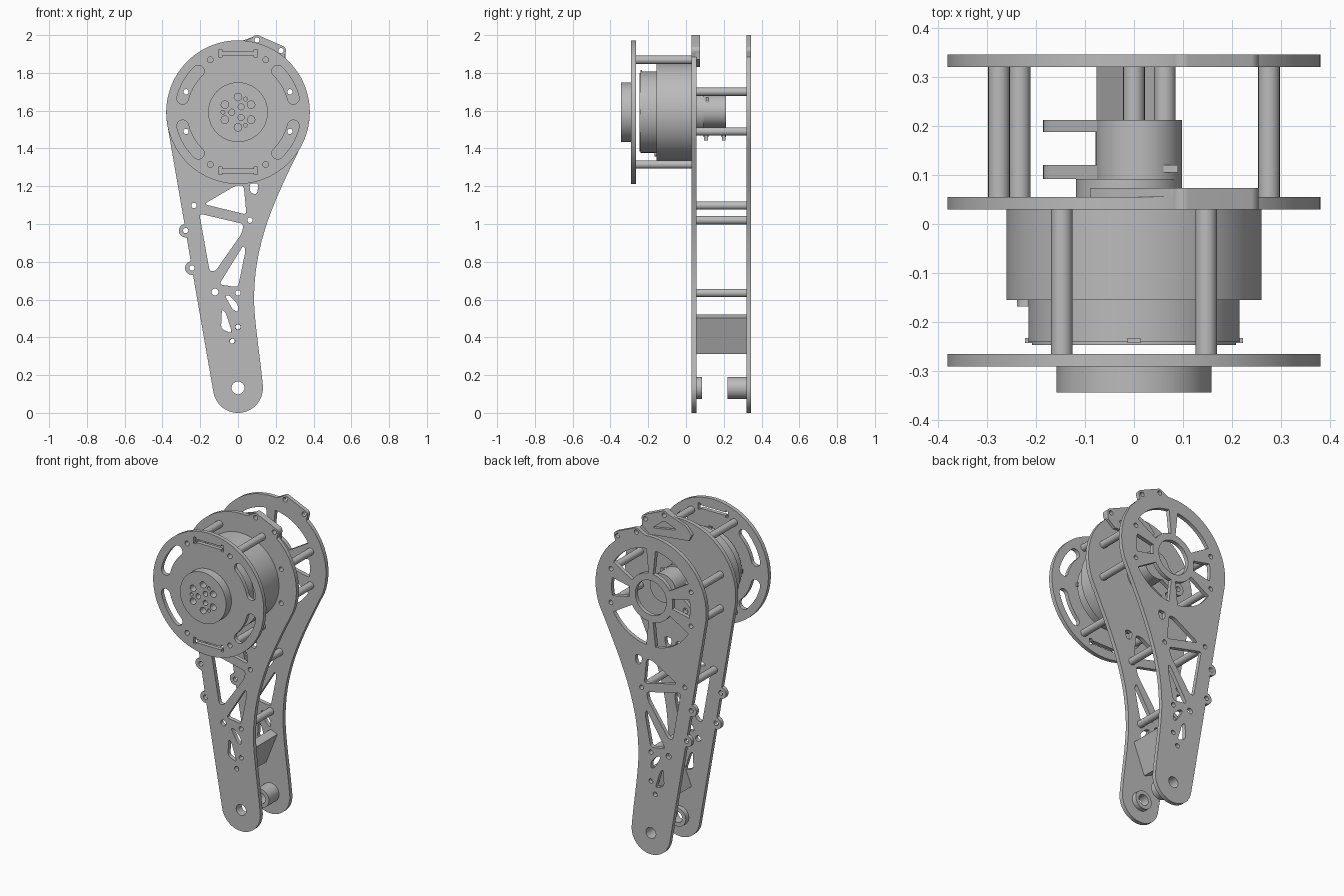
import bpy, bmesh
from math import sin, cos, radians
from mathutils import Vector
from mathutils.geometry import interpolate_bezier

cube = bpy.data.objects.get("Cube")
if cube:
    bpy.data.objects.remove(cube)

grey = bpy.data.materials.new("machined grey")
grey.use_nodes = True
grey.diffuse_color = (0.5, 0.5, 0.5, 1)
grey.node_tree.nodes["Principled BSDF"].inputs["Base Color"].default_value = (0.5, 0.5, 0.5, 1)

C = 1.592      # height of the motor axis
FOOT = 0.132   # height of the lower pivot


# ---- profile helpers, all in the x-z plane
def arc(x, z, r, a0, a1, n=16):
    angles = [radians(a0 + (a1 - a0) * i / n) for i in range(n + 1)]
    return [(x + r * cos(a), z + r * sin(a)) for a in angles]


def circle(x, z, r, n=24):
    return arc(x, z, r, 0, 360, n)[:-1]


def ring_window(r0, r1, a0, a1):
    return arc(0, C, r1, a0, a1) + arc(0, C, r0, a1, a0)


def rounded(points, r=0.02):
    out = []
    for i, p in enumerate(points):
        p = Vector(p)
        before, after = Vector(points[i - 1]) - p, Vector(points[(i + 1) % len(points)]) - p
        a = p + before.normalized() * min(r, before.length * 0.45)
        b = p + after.normalized() * min(r, after.length * 0.45)
        for k in range(5):
            t = k / 4
            out.append(tuple(a * (1 - t) ** 2 + p * 2 * t * (1 - t) + b * t * t))
    return out


def bezier(*pts):
    return [(p.x, p.y) for p in interpolate_bezier(*[Vector(p) for p in pts], 16)]


def plate(name, outline, holes, y0, y1):
    """Flat part with holes, filled from closed profiles and extruded along y."""
    curve = bpy.data.curves.new(name, "CURVE")
    curve.dimensions = "2D"
    curve.fill_mode = "BOTH"
    curve.extrude = (y1 - y0) / 2
    for loop in [outline] + holes:
        spline = curve.splines.new("POLY")
        spline.points.add(len(loop) - 1)
        for point, (x, z) in zip(spline.points, loop):
            point.co = (x, z, 0, 1)
        spline.use_cyclic_u = True
    temp = bpy.data.objects.new(name + " profile", curve)
    bpy.context.scene.collection.objects.link(temp)
    graph = bpy.context.evaluated_depsgraph_get()
    mesh = bpy.data.meshes.new_from_object(temp.evaluated_get(graph))
    bpy.data.objects.remove(temp)
    bm = bmesh.new()
    bm.from_mesh(mesh)
    for v in bm.verts:
        v.co = (v.co.x, (y0 + y1) / 2 - v.co.z, v.co.y)
    bmesh.ops.remove_doubles(bm, verts=bm.verts, dist=0.0002)
    bmesh.ops.recalc_face_normals(bm, faces=bm.faces)
    bm.to_mesh(mesh)
    bm.free()
    mesh.shade_smooth()
    mesh.set_sharp_from_angle(angle=radians(30))
    mesh.materials.clear()
    mesh.materials.append(grey)
    obj = bpy.data.objects.new(name, mesh)
    bpy.context.scene.collection.objects.link(obj)
    return obj


def cylinder(name, x, z, r, y0, y1, bore=0, n=64):
    return plate(name, circle(x, z, r, n), [circle(x, z, bore)] if bore else [], y0, y1)


def box(name, x0, x1, y0, y1, z0, z1):
    return plate(name, [(x0, z0), (x1, z0), (x1, z1), (x0, z1)], [], y0, y1)


# ---- leg side plates: round head, tapered shank, two top tabs, two side ears
tabs = [(0.228, 1.918), (0.1, 1.974)]
ears = [(-0.277, 0.965), (-0.244, 0.767)]
tab_edge = arc(*tabs[0], 0.026, -20, 62) + arc(*tabs[1], 0.026, 62, 140)
leg = bezier((0.131, 0.15), (0.115, 0.32), (0.083, 0.5), (0.085, 0.62))[:-1]
leg += bezier((0.085, 0.62), (0.09, 0.93), (0.21, 1.16), (0.352, 1.45))[:-1]
leg += arc(0, C, 0.38, -22, 50, 32) + tab_edge + arc(0, C, 0.38, 84, 189.7, 48)
for ear in ears:
    leg += arc(*ear, 0.036, 100, 279)
leg += arc(0, FOOT, 0.132, 189.7, 360, 32)

spacers = [(s * 0.275, z) for s in (-1, 1) for z in (1.70, 1.49)]
spacers += [(-0.233, 1.098), (0.063, 1.02), (0, 0.635)]
block_holes = [(0, 0.455), (-0.03, 0.38)]
holes = [circle(x, z, 0.014) for x, z in tabs + ears + spacers + block_holes]
holes += [circle(-0.122, 0.64, 0.018), circle(0, FOOT, 0.034)]
truss = [
    [(0.03, 1.205), (-0.01, 1.205), (-0.18, 1.105), (0.045, 1.05)],
    [(0.06, 1.215), (0.11, 1.215), (0.1, 1.155), (0.065, 1.165)],
    [(-0.205, 1.055), (0.03, 1.0), (0.02, 0.95), (-0.12, 0.75), (-0.15, 0.75)],
    [(0.03, 0.89), (0.04, 0.86), (0.0, 0.665), (-0.1, 0.68)],
    [(-0.07, 0.622), (-0.045, 0.622), (0.0, 0.575), (0.0, 0.53), (-0.03, 0.55)],
    [(-0.085, 0.55), (-0.065, 0.53), (-0.03, 0.42), (-0.09, 0.445)],
]
holes += [rounded(w) for w in truss]
spokes = [(-12, 12), (31, 84), (96, 149), (168, 192), (211, 264), (276, 329)]
windows = [ring_window(0.15, 0.27 if a1 - a0 < 40 else 0.3, a0, a1) for a0, a1 in spokes]
plate("front_leg_plate", leg, holes, 0.03, 0.055)
plate("back_leg_plate", leg, holes + windows + [circle(0, C, 0.107, 48)], 0.32, 0.345)

# stiffening bracket behind the front plate's tabs
bracket = tab_edge + [(-0.05, 1.945), (-0.09, 1.9), (-0.07, 1.86), (0.2, 1.83), (0.25, 1.87)]
tri = rounded([(0.01, 1.905), (0.1, 1.94), (0.18, 1.875)])
plate("tab_bracket", bracket, [tri] + [circle(x, z, 0.014) for x, z in tabs], 0.055, 0.073)

# ---- spacers, block and pivot bosses between the plates
for x, z in spacers:
    cylinder("leg_spacer", x, z, 0.022, 0.055, 0.32, 0.014, 24)
along, across = Vector((0.37, 0.93)) * 0.103, Vector((0.93, -0.37)) * 0.025
mid = Vector((-0.015, 0.417))
block = [tuple(mid + along * a + across * b) for a, b in ((-1, -1), (-1, 1), (1, 1), (1, -1))]
plate("spacer_block", block, [circle(x, z, 0.013) for x, z in block_holes], 0.055, 0.32)
cylinder("front_pivot_boss", 0, FOOT, 0.058, 0.055, 0.085, 0.034)
cylinder("back_pivot_boss", 0, FOOT, 0.058, 0.22, 0.32, 0.034)

# ---- motor
cylinder("motor_body", 0, C, 0.26, -0.155, 0.03, n=96)
cylinder("motor_cap", 0, C, 0.215, -0.24, -0.155, n=96)
cylinder("motor_cap_face", 0, C, 0.208, -0.246, -0.24, n=96)
box("connector_shell", -0.195, -0.11, -0.215, -0.175, 1.40, 1.485)
box("connector_plug", -0.185, -0.12, -0.222, -0.168, 1.415, 1.47)
for a in (200, 247):
    cylinder("motor_screw", *arc(0, C, 0.235, a, a, 1)[0], 0.018, -0.168, -0.155, n=20)
for a in (0, 90, 180):
    x, z = arc(0, C, 0.209, a, a, 1)[0]
    box("cap_notch", x - 0.013, x + 0.013, -0.242, -0.232, z - 0.013, z + 0.013)

# ---- front guard disc with arc slots and slotted ends
guard_posts = [(sx * 0.147, C + sz * 0.277) for sx in (-1, 1) for sz in (-1, 1)]
guard_holes = [circle(x, z, 0.015) for x, z in guard_posts]
for a in (30, 150, 210, 330):
    tip0, tip1 = arc(0, C, 0.302, a - 16, a + 16, 1)
    guard_holes.append(arc(0, C, 0.333, a - 16, a + 16) + arc(*tip1, 0.031, a + 16, a + 196)[1:-1]
                       + arc(0, C, 0.271, a + 16, a - 16) + arc(*tip0, 0.031, a + 164, a + 344)[1:-1])
half = [(0.085, -0.01), (0.085, -0.02), (0.103, -0.02), (0.103, 0.02), (0.085, 0.02), (0.085, 0.01)]
for s in (-1, 1):
    shape = half + [(-x, -z) for x, z in half]
    guard_holes.append([(x, C + s * 0.311 + z) for x, z in shape])
plate("guard_disc", circle(0, C, 0.38, 128), guard_holes, -0.29, -0.265)
for x, z in guard_posts:
    cylinder("guard_post", x, z, 0.022, -0.265, 0.03, 0.015, 24)

# output hub with bolt circle
hub_holes = [circle(*p, 0.02) for p in arc(0, C, 0.08, 30, 330, 5)]
hub_holes += [circle(*p, 0.016) for p in arc(0, C, 0.033, 60, 300, 2)]
hub_holes += [circle(*p, 0.01) for p in arc(0, C, 0.08, 60, 300, 2)]
plate("output_hub", circle(0, C, 0.158, 72), hub_holes, -0.343, -0.29)

# ---- rear housing behind the front plate with clamp arms
cylinder("rear_housing", 0.01, 1.598, 0.088, 0.055, 0.212)
cylinder("rear_housing_base", -0.01, 1.595, 0.108, 0.055, 0.092)
arm = arc(-0.145, 1.5, 0.04, 125, 305) + [(0.05, 1.56), (-0.03, 1.66)]
for y0, y1 in ((0.092, 0.12), (0.187, 0.212)):
    plate("clamp_arm", arm, [circle(-0.145, 1.5, 0.016)], y0, y1)
    box("clamp_screw", -0.13, -0.105, y0 + 0.003, y1 - 0.003, 1.443, 1.475)
box("housing_key", 0.05, 0.09, 0.105, 0.12, 1.64, 1.67)
